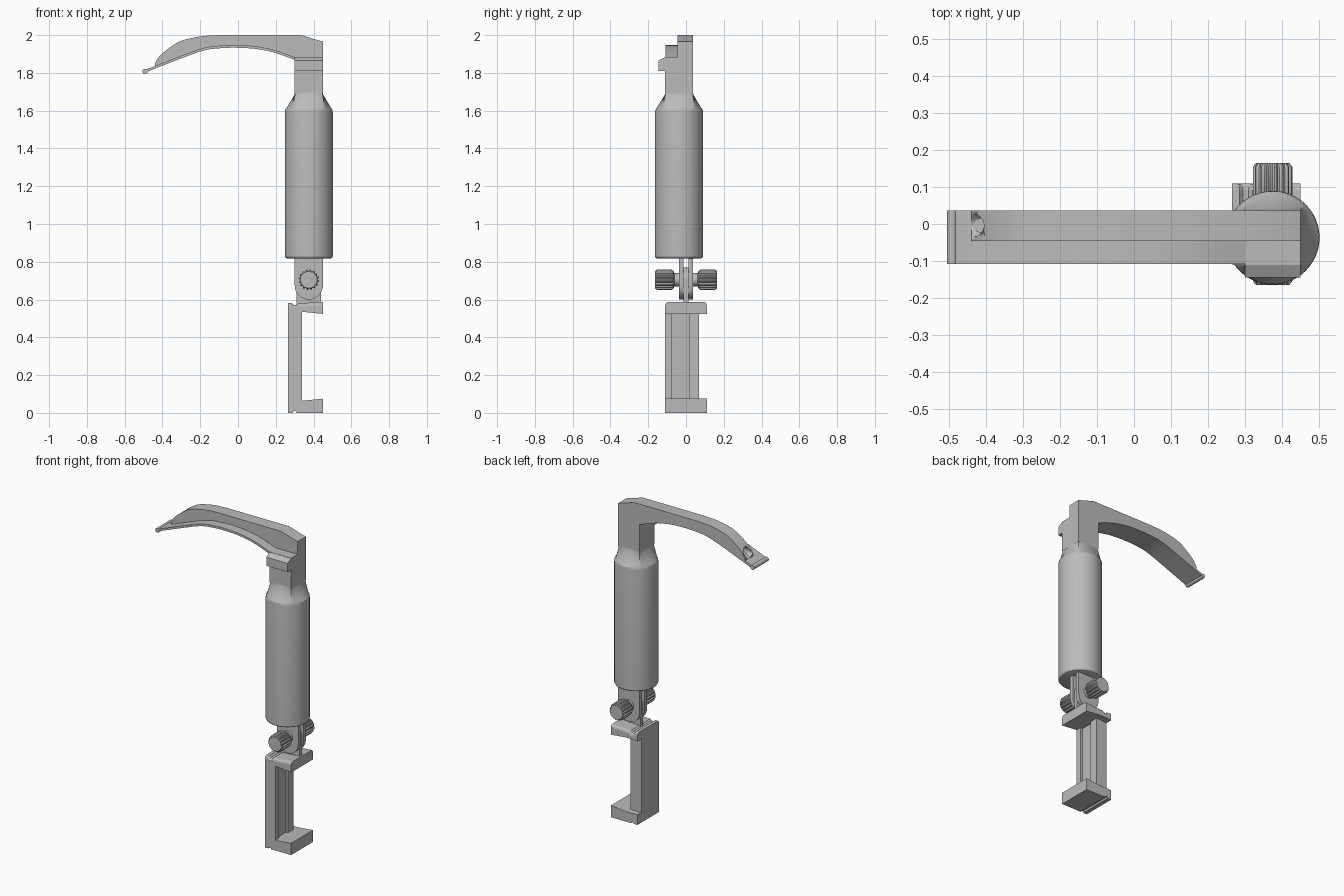
import bpy, bmesh
from math import sin, cos, pi, radians
from mathutils import Vector

cube = bpy.data.objects.get("Cube")
if cube:
    bpy.data.objects.remove(cube, do_unlink=True)

grey = bpy.data.materials.new("satin_grey")
grey.use_nodes = True
grey.diffuse_color = (0.5, 0.5, 0.5, 1)
grey.node_tree.nodes["Principled BSDF"].inputs["Base Color"].default_value = (0.5, 0.5, 0.5, 1)

AX, AY = 0.375, -0.037      # handle axis
HINGE_Z = 0.705


def finish(name, bm, smooth=True):
    bmesh.ops.recalc_face_normals(bm, faces=bm.faces)
    mesh = bpy.data.meshes.new(name)
    bm.to_mesh(mesh)
    bm.free()
    obj = bpy.data.objects.new(name, mesh)
    bpy.context.collection.objects.link(obj)
    mesh.materials.append(grey)
    if smooth:
        bpy.ops.object.select_all(action='DESELECT')
        obj.select_set(True)
        bpy.context.view_layer.objects.active = obj
        bpy.ops.object.shade_smooth_by_angle(angle=radians(28))
    return obj


def loft(name, rings, smooth=True):
    """Skin a list of equal-length point rings and cap both ends."""
    bm = bmesh.new()
    rows = [[bm.verts.new(p) for p in ring] for ring in rings]
    n = len(rows[0])
    for a, b in zip(rows, rows[1:]):
        for i in range(n):
            j = (i + 1) % n
            bm.faces.new((a[i], a[j], b[j], b[i]))
    bm.faces.new(rows[0])
    bm.faces.new(rows[-1])
    return finish(name, bm, smooth)


def slab(name, profile, y0, y1, smooth=False):
    """Extrude an x-z profile along y."""
    return loft(name, [[(x, y, z) for x, z in profile] for y in (y0, y1)], smooth)


def box(name, x, y, z):
    return slab(name, [(x[0], z[0]), (x[1], z[0]), (x[1], z[1]), (x[0], z[1])], *y)


def bevel(obj, width, segments=3):
    mod = obj.modifiers.new("bevel", 'BEVEL')
    mod.width, mod.segments = width, segments
    mod.limit_method = 'ANGLE'


def curve(points, steps=4):
    """Catmull-Rom curve through the points."""
    p = [Vector(q) for q in points]
    p = [2 * p[0] - p[1]] + p + [2 * p[-1] - p[-2]]
    out = []
    for a, b, c, d in zip(p, p[1:], p[2:], p[3:]):
        for k in range(steps):
            t = k / steps
            out.append(0.5 * (2 * b + (c - a) * t + (2 * a - 5 * b + 4 * c - d) * t * t
                              + (3 * b - a - 3 * c + d) * t ** 3))
    return [tuple(v) for v in out + [p[-2]]]


def arc(cx, cz, r, start, end, n=16):
    return [(cx + r * cos(start + (end - start) * i / n),
             cz + r * sin(start + (end - start) * i / n)) for i in range(n + 1)]


# Handle: round grip blending into a square neck
def handle_ring(z, r, square=0.0, n=48):
    ring = []
    for i in range(n):
        a = 2 * pi * i / n
        s = 0.074 / max(abs(cos(a)), abs(sin(a)))
        q = r * (1 - square) + s * square
        ring.append((AX + q * cos(a), AY + q * sin(a), z))
    return ring


loft("handle", [handle_ring(0.818, 0.117), handle_ring(0.821, 0.123), handle_ring(0.828, 0.127),
                handle_ring(1.59, 0.127), handle_ring(1.605, 0.125), handle_ring(1.615, 0.121, 0.08),
                handle_ring(1.685, 0.09, 0.9), handle_ring(1.70, 0.09, 1.0)])

# Neck and front latch block
box("neck", (0.30, 0.45), (-0.111, 0.037), (1.69, 1.885))
latch = [(-0.145, 1.81), (-0.145, 1.865), (-0.108, 1.885), (-0.06, 1.885), (-0.06, 1.81)]
loft("latch_block", [[(x, y, z) for y, z in latch] for x in (0.30, 0.45)], False)

# Curved blade: thin flange with a tall spine on its back edge
under = curve([(-0.495, 1.80), (-0.4, 1.838), (-0.2, 1.913), (-0.1, 1.93), (0, 1.933),
               (0.1, 1.926), (0.2, 1.905), (0.31, 1.865)])
slab("blade_flange", under + [(x, z + 0.014) for x, z in reversed(under)], -0.108, 0.037, True)

crest = curve([(-0.44, 1.85), (-0.414, 1.89), (-0.36, 1.935), (-0.3, 1.97), (-0.2, 1.993), (-0.1, 2.0)])
spine_under = [p for p in under if p[0] > -0.43]
spine = slab("blade_spine", crest + [(0.335, 2.0), (0.45, 1.965), (0.45, 1.80), (0.31, 1.80)]
             + spine_under[::-1] + [(-0.44, 1.826)], -0.046, 0.037, True)

# Lamp recess in the blade's tip
lamp_cutter = loft("lamp_cutter", [[(x, -0.004 + 0.03 * cos(2 * pi * i / 24), 1.868 + 0.03 * sin(2 * pi * i / 24))
                                    for i in range(24)] for x in (-0.5, -0.38)])
lamp_cutter.hide_render = True
lamp_cutter.hide_viewport = True
cut = spine.modifiers.new("lamp_recess", 'BOOLEAN')
cut.operation, cut.object, cut.solver = 'DIFFERENCE', lamp_cutter, 'EXACT'

slab("blade_tip_bead", arc(-0.492, 1.808, 0.014, 0, 2 * pi * 15 / 16, 15), -0.108, 0.037, True)

# Hinge: two ears under the handle around one tongue on the clamp
ear = [(0.45, 0.83), (0.30, 0.83)] + arc(AX, 0.675, 0.075, pi, 2 * pi)
tongue = [(0.31, 0.57), (0.44, 0.57)] + arc(AX, HINGE_Z, 0.065, 0, pi)
for side, name in ((-1, "front"), (1, "back")):
    slab(name + "_hinge_ear", ear, side * 0.014, side * 0.038, True)
slab("hinge_tongue", tongue, -0.012, 0.012, True)


# Fluted thumb knobs on both ends of the hinge pin
def knob_ring(y, r, flute=0.0, n=64):
    return [(AX + (r - flute * (i % 4 in (0, 1))) * cos(2 * pi * i / n), y,
             HINGE_Z + (r - flute * (i % 4 in (0, 1))) * sin(2 * pi * i / n)) for i in range(n)]


for side, name in ((-1, "front"), (1, "back")):
    loft(name + "_knob", [knob_ring(side * y, r, f) for y, r, f in (
        (0.03, 0.035, 0), (0.062, 0.035, 0), (0.066, 0.046, 0.002), (0.076, 0.054, 0.007),
        (0.154, 0.054, 0.007), (0.165, 0.045, 0.001))])

# Clamp: grooved back plate and two jaws
plate = [(0.265, -0.11), (0.34, -0.11), (0.34, -0.075), (0.325, -0.075), (0.325, 0.015),
         (0.34, 0.015), (0.34, 0.07), (0.265, 0.07)]
loft("clamp_plate", [[(x, y, z) for x, y in plate] for z in (0.03, 0.56)], False)
upper_jaw = slab("upper_jaw", [(0.265, 0.53), (0.34, 0.535), (0.45, 0.524), (0.45, 0.588), (0.32, 0.58),
                               (0.31, 0.572), (0.295, 0.572), (0.285, 0.582), (0.265, 0.582)], -0.11, 0.11)
# Round the long top edges at both ends of the upper jaw
bm = bmesh.new()
bm.from_mesh(upper_jaw.data)
ends = [e for e in bm.edges if abs(e.verts[0].co.y - e.verts[1].co.y) < 0.001
        and min(v.co.z for v in e.verts) > 0.57]
bmesh.ops.bevel(bm, geom=ends, offset=0.018, segments=3, profile=0.5, affect='EDGES')
bm.to_mesh(upper_jaw.data)
bm.free()

slab("lower_jaw", [(0.265, 0), (0.29, 0), (0.295, 0.01), (0.305, 0.01), (0.31, 0), (0.45, 0),
                   (0.45, 0.075), (0.34, 0.064), (0.265, 0.064)], -0.11, 0.11)
